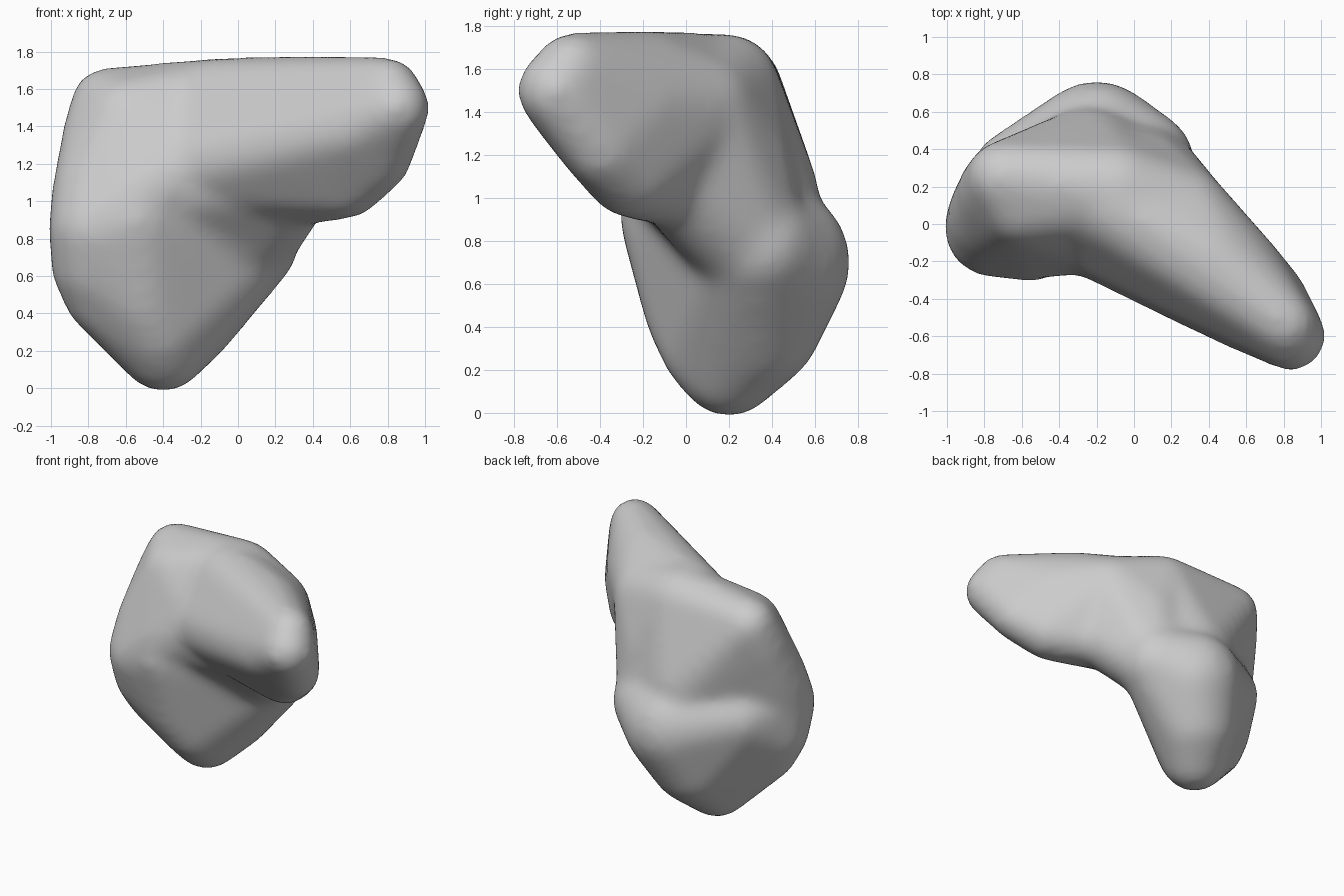
import bpy
import bmesh
from mathutils import Vector

old = bpy.data.objects.get("Cube")
if old:
    bpy.data.objects.remove(old, do_unlink=True)

# Each lobe is the hull of a few balls: x, y, z, radius
LOWER = [
    (-0.40, 0.20, 0.22, 0.22),   # foot
    (-0.43, 0.12, 0.31, 0.22),   # foot front
    (-0.30, 0.32, 0.42, 0.30),   # foot back
    (-0.76, 0.05, 0.47, 0.13),   # side corner
    (-0.50, 0.04, 0.46, 0.21),   # lower front
    (-0.20, 0.40, 0.70, 0.355),  # back bulge
    (0.05, 0.33, 0.78, 0.26),    # inner side
    (-0.76, 0.02, 0.65, 0.22),   # outer side
    (-0.75, -0.02, 0.85, 0.25),  # outer side top
    (-0.62, 0.25, 0.80, 0.24),   # outer back
    (-0.55, -0.05, 0.90, 0.24),  # front
]
UPPER = [
    (-0.75, -0.02, 0.85, 0.25),  # outer side
    (-0.73, 0.05, 1.05, 0.25),   # outer side middle
    (-0.72, 0.18, 1.35, 0.20),   # outer side top
    (-0.70, 0.25, 1.52, 0.17),   # top corner
    (-0.10, 0.18, 1.51, 0.24),   # top ridge
    (-0.60, 0.10, 1.45, 0.20),   # top front
    (-0.55, -0.04, 1.00, 0.24),  # front
    (-0.25, 0.00, 1.20, 0.25),   # chest
    (-0.25, 0.28, 1.00, 0.33),   # back
    (0.02, 0.25, 0.85, 0.27),    # inner side
]
BRIDGE = [
    (-0.10, 0.18, 1.51, 0.24),   # ridge end
    (0.25, 0.05, 1.42, 0.25),    # arm root
    (0.30, -0.05, 1.10, 0.20),   # armpit
    (0.05, 0.28, 0.82, 0.26),    # inner side
    (0.05, 0.20, 1.15, 0.28),    # middle
    (-0.25, 0.00, 1.10, 0.25),   # chest
]
ARM = [
    (0.84, -0.60, 1.50, 0.16),   # tip
    (0.80, -0.53, 1.60, 0.14),   # top of the tip
    (0.75, -0.40, 1.23, 0.15),   # underside of the tip
    (0.58, -0.26, 1.11, 0.18),   # underside
    (0.30, -0.30, 1.32, 0.22),   # front
    (0.60, -0.48, 1.38, 0.18),   # front of the tip
    (0.55, -0.25, 1.42, 0.22),   # back
    (0.40, -0.20, 1.53, 0.23),   # top
    (0.25, 0.05, 1.42, 0.25),    # root back
    (0.20, 0.00, 1.07, 0.20),    # root underside
    (-0.10, 0.10, 1.50, 0.25),   # root top
    (-0.25, 0.00, 1.20, 0.25),   # root front
]
SOFTENING = 0.0045  # how much the softening wears off, per unit of curvature


def add_hull(target, balls):
    """Wrap the balls in one convex skin and add it to the target mesh."""
    unit = bmesh.new()
    bmesh.ops.create_icosphere(unit, subdivisions=3, radius=1)
    directions = [v.co.copy() for v in unit.verts]
    unit.free()
    bm = bmesh.new()
    for x, y, z, radius in balls:
        full = radius + SOFTENING / radius
        for d in directions:
            bm.verts.new(Vector((x, y, z)) + d * full)
    bmesh.ops.convex_hull(bm, input=bm.verts[:])
    loose = [v for v in bm.verts if not v.link_faces]
    bmesh.ops.delete(bm, geom=loose, context='VERTS')
    bmesh.ops.recalc_face_normals(bm, faces=bm.faces[:])
    part = bpy.data.meshes.new("lobe")
    bm.to_mesh(part)
    bm.free()
    target.from_mesh(part)
    bpy.data.meshes.remove(part)


# Combine the lobes
lobes = bmesh.new()
for lobe in (LOWER, UPPER, BRIDGE, ARM):
    add_hull(lobes, lobe)
mesh = bpy.data.meshes.new("smooth_rock")
lobes.to_mesh(mesh)
lobes.free()
rock = bpy.data.objects.new("smooth_rock", mesh)
bpy.context.collection.objects.link(rock)

# Plain grey surface
grey = bpy.data.materials.new("stone_grey")
grey.use_nodes = True
colour = (0.6, 0.6, 0.6, 1)
grey.diffuse_color = colour
grey.node_tree.nodes["Principled BSDF"].inputs["Base Color"].default_value = colour
mesh.materials.append(grey)

# Fuse and soften the lobes
fuse = rock.modifiers.new("fuse", 'REMESH')
fuse.mode = 'VOXEL'
fuse.voxel_size = 0.03
fuse.use_smooth_shade = True
soften = rock.modifiers.new("soften", 'SMOOTH')
soften.factor = 0.5
soften.iterations = 24
